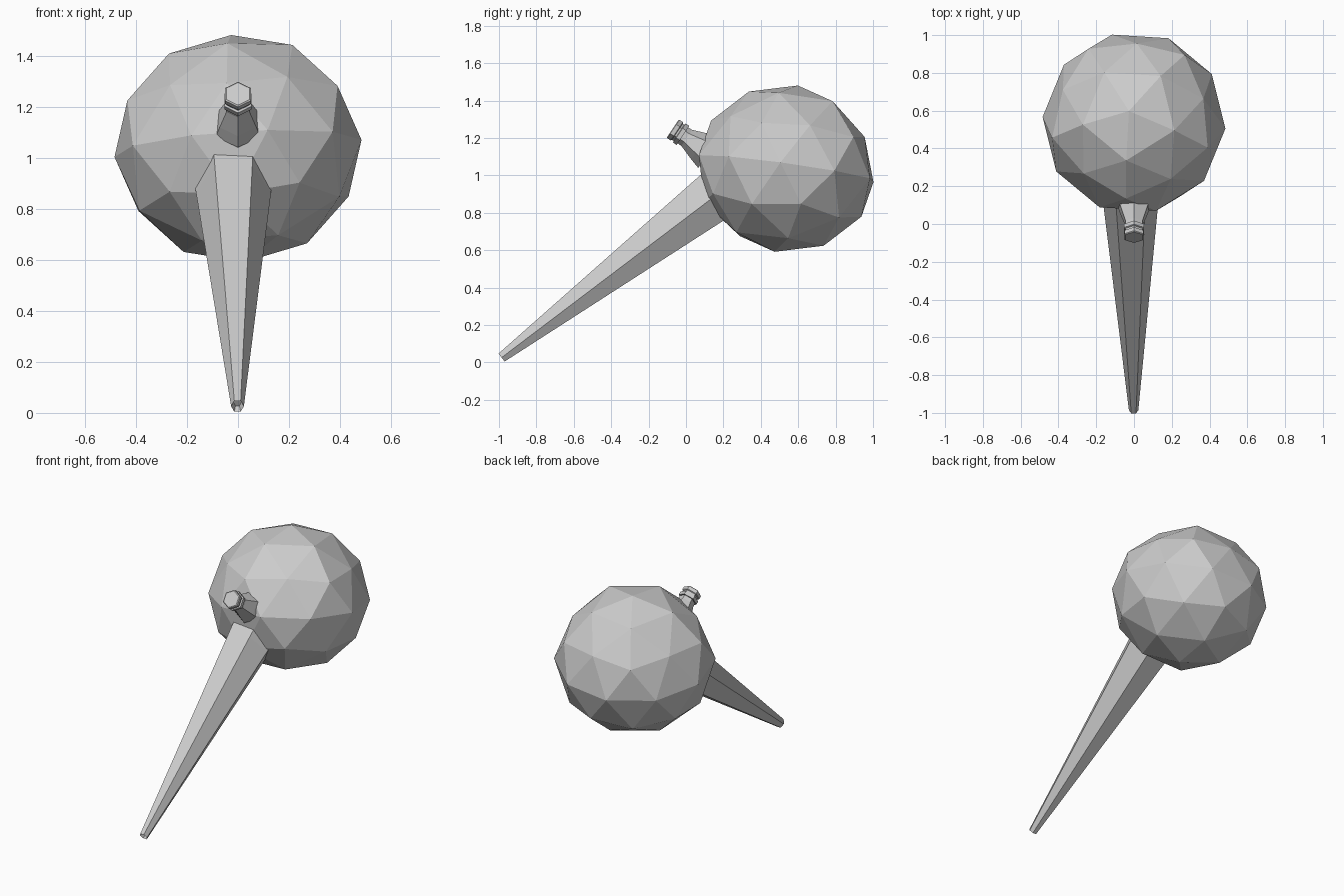
import bpy, bmesh
from math import radians, sin, cos, pi
from mathutils import Vector, Matrix

cube = bpy.data.objects.get("Cube")
if cube:
    bpy.data.objects.remove(cube, do_unlink=True)

grey = bpy.data.materials.new("plain_grey")
grey.use_nodes = True
colour = (0.6, 0.6, 0.6, 1)
grey.diffuse_color = colour
grey.node_tree.nodes["Principled BSDF"].inputs["Base Color"].default_value = colour


def add_object(name, bm):
    """Turn a bmesh into a flat shaded grey object."""
    bmesh.ops.recalc_face_normals(bm, faces=bm.faces)
    mesh = bpy.data.meshes.new(name)
    bm.to_mesh(mesh)
    bm.free()
    mesh.materials.append(grey)
    obj = bpy.data.objects.new(name, mesh)
    bpy.context.collection.objects.link(obj)
    return obj


def skin(bm, rings):
    """Bridge a list of equal rings of points and cap both ends."""
    loops = [[bm.verts.new(p) for p in ring] for ring in rings]
    for a, b in zip(loops, loops[1:]):
        for i in range(len(a)):
            j = (i + 1) % len(a)
            bm.faces.new((a[i], a[j], b[j], b[i]))
    return bm.faces.new(loops[0]), bm.faces.new(loops[-1])


def hex_ring(centre, axis, side, height, turn):
    """Six points around a centre, across an axis lying in the yz plane."""
    across = Vector((1, 0, 0))
    up = axis.cross(across).normalized()
    if up.z < 0:
        up = -up
    return [centre + across * side * cos(turn + k * pi / 3)
            + up * height * sin(turn + k * pi / 3) for k in range(6)]


# Bulb: slightly flattened, tilted low-poly ball
bm = bmesh.new()
bmesh.ops.create_icosphere(bm, subdivisions=2, radius=0.486)
for v in bm.verts:
    if 0.24 < v.co.z < 0.28:      # ring of shallow dents on the upper half
        v.co *= 0.95
tilt = Vector((0, 0, 1)).rotation_difference(Vector((-0.06, 0.138, 0.989)))
bm.transform(Matrix.Translation((0, 0.536, 1.036)) @ tilt.to_matrix().to_4x4()
             @ Matrix.Diagonal((1, 1, 0.925, 1)) @ Matrix.Rotation(radians(-21.9), 4, "Z"))
add_object("bulb", bm)

# Neck: long six-sided taper running down to a small open tip
tip, root = Vector((-0.002, -0.986, 0.026)), Vector((-0.0175, 0.121, 0.864))
axis = root - tip
rings = []
for t in (0, 1, 1.12):
    rings.append(hex_ring(tip + axis * t, axis, 0.025 + 0.122 * t, 0.031 + 0.122 * t, 0))
bm = bmesh.new()
mouth, _ = skin(bm, rings)
bmesh.ops.recalc_face_normals(bm, faces=bm.faces)
bmesh.ops.inset_region(bm, faces=[mouth], thickness=0.009)
bmesh.ops.translate(bm, verts=mouth.verts, vec=axis * 0.02)
add_object("neck", bm)

# Filler spout and stopper: six-sided profiles along one short axis
top, base = Vector((0, -0.071, 1.25)), Vector((0, 0.080, 1.150))
axis = (base - top).normalized()
parts = {
    "stopper": [(0, 0.053), (0.004, 0.059), (0.026, 0.059), (0.030, 0.052),
                (0.040, 0.052), (0.043, 0.061), (0.066, 0.061)],
    "spout": [(0.060, 0.050), (0.090, 0.052), (0.175, 0.083), (0.23, 0.10)],
}
for name, profile in parts.items():
    bm = bmesh.new()
    skin(bm, [hex_ring(top + axis * t, axis, r, r, pi / 6) for t, r in profile])
    add_object(name, bm)
